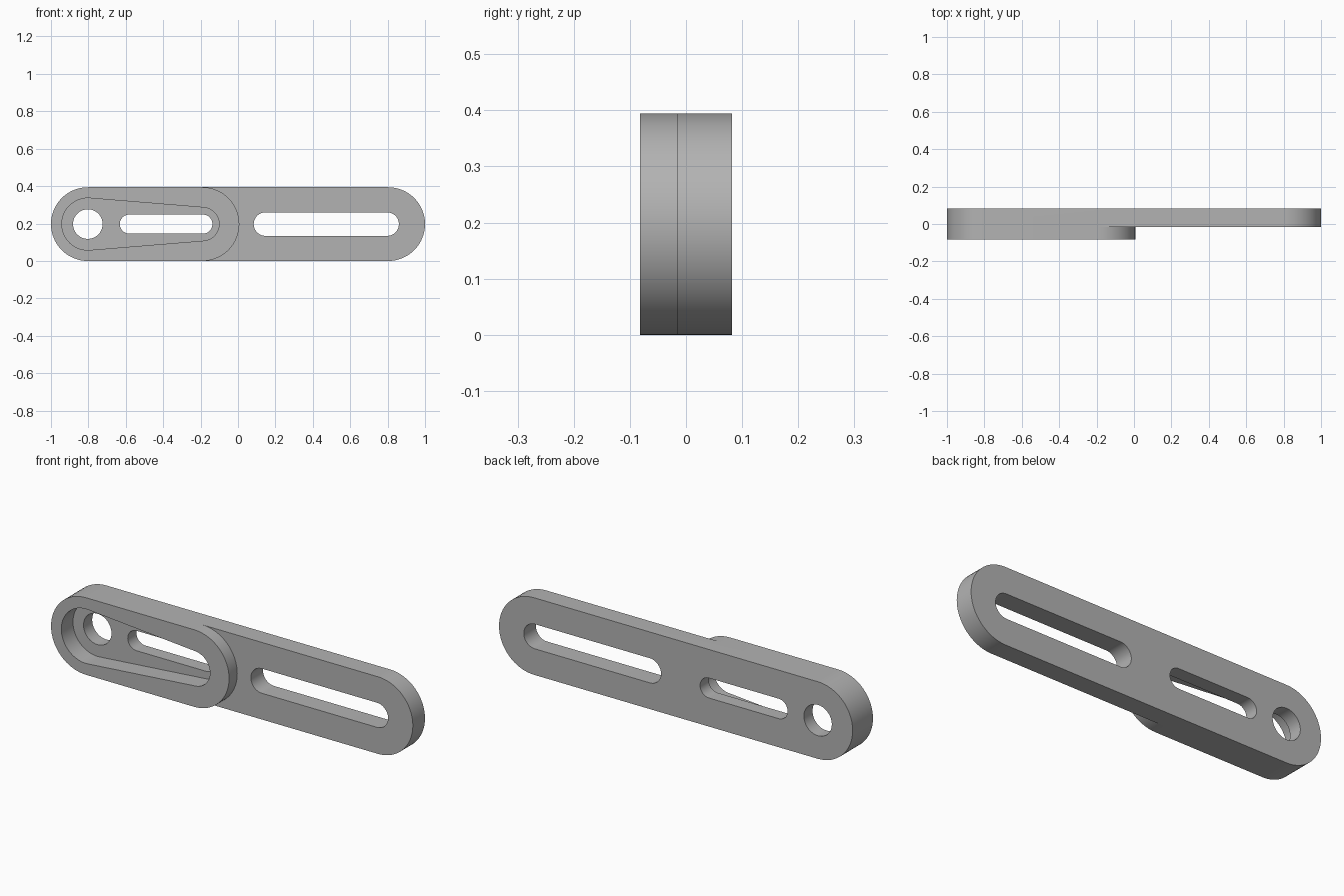
import bpy, bmesh
from math import sin, cos, pi, asin, radians

cube = bpy.data.objects.get("Cube")
if cube:
    bpy.data.objects.remove(cube, do_unlink=True)

R = 0.197                                # half height of the link
MID = R                                  # height of the long axis
FRONT, STEP, FLOOR, BACK = -0.082, -0.016, 0.012, 0.082
LEFT_X, PAD_X, RIGHT_X = -0.803, -0.19, 0.803

grey = bpy.data.materials.new("Plain Grey")
grey.use_nodes = True
colour = (0.45, 0.45, 0.45, 1)
grey.diffuse_color = colour
grey.node_tree.nodes["Principled BSDF"].inputs["Base Color"].default_value = colour


def arc(x, r, start, end, n=32):
    return [(x + r * cos(start + (end - start) * i / n),
             MID + r * sin(start + (end - start) * i / n)) for i in range(n + 1)]


def slot(x0, r0, x1, r1):
    """Two round ends joined by their tangent lines."""
    a = pi / 2 - asin((r0 - r1) / (x1 - x0))
    return arc(x1, r1, -a, a) + arc(x0, r0, a, 2 * pi - a)


def extrude(name, profile, y0, y1):
    bm = bmesh.new()
    face = bm.faces.new([bm.verts.new((x, y0, z)) for x, z in profile])
    new = bmesh.ops.extrude_face_region(bm, geom=[face])["geom"]
    bmesh.ops.translate(bm, vec=(0, y1 - y0, 0),
                        verts=[g for g in new if isinstance(g, bmesh.types.BMVert)])
    bmesh.ops.recalc_face_normals(bm, faces=bm.faces)
    mesh = bpy.data.meshes.new(name)
    bm.to_mesh(mesh)
    bm.free()
    mesh.materials.append(grey)
    obj = bpy.data.objects.new(name, mesh)
    bpy.context.collection.objects.link(obj)
    return obj


# Full-thickness link, then everything that is cut from it
link = extrude("slotted_link", slot(LEFT_X, R, RIGHT_X, R), FRONT, BACK)
step = arc(PAD_X, R, pi / 2, -pi / 2) + [(PAD_X, -0.1), (1.2, -0.1), (1.2, 0.5), (PAD_X, 0.5)]
cutters = [
    extrude("step_cutter", step, -0.2, STEP),
    extrude("pocket_cutter", slot(LEFT_X, 0.139, PAD_X, 0.089), -0.2, FLOOR),
    extrude("round_hole_cutter", arc(LEFT_X, 0.079, 0, 2 * pi, 64)[:-1], -0.2, 0.2),
    extrude("short_slot_cutter", slot(-0.581, 0.051, -0.188, 0.051), -0.2, 0.2),
    extrude("long_slot_cutter", slot(0.147, 0.063, 0.797, 0.063), -0.2, 0.2),
]
for cutter in cutters:
    cutter.hide_render = True
    mod = link.modifiers.new(cutter.name, "BOOLEAN")
    mod.operation = "DIFFERENCE"
    mod.solver = "EXACT"
    mod.object = cutter

# Bake the cuts and drop the cutters
bpy.context.view_layer.update()
baked = bpy.data.meshes.new_from_object(
    link.evaluated_get(bpy.context.evaluated_depsgraph_get()))
link.modifiers.clear()
link.data = baked
for cutter in cutters:
    bpy.data.objects.remove(cutter, do_unlink=True)

# Smooth round walls, crisp rims
bpy.ops.object.select_all(action="DESELECT")
link.select_set(True)
bpy.context.view_layer.objects.active = link
bpy.ops.object.shade_smooth_by_angle(angle=radians(30))
